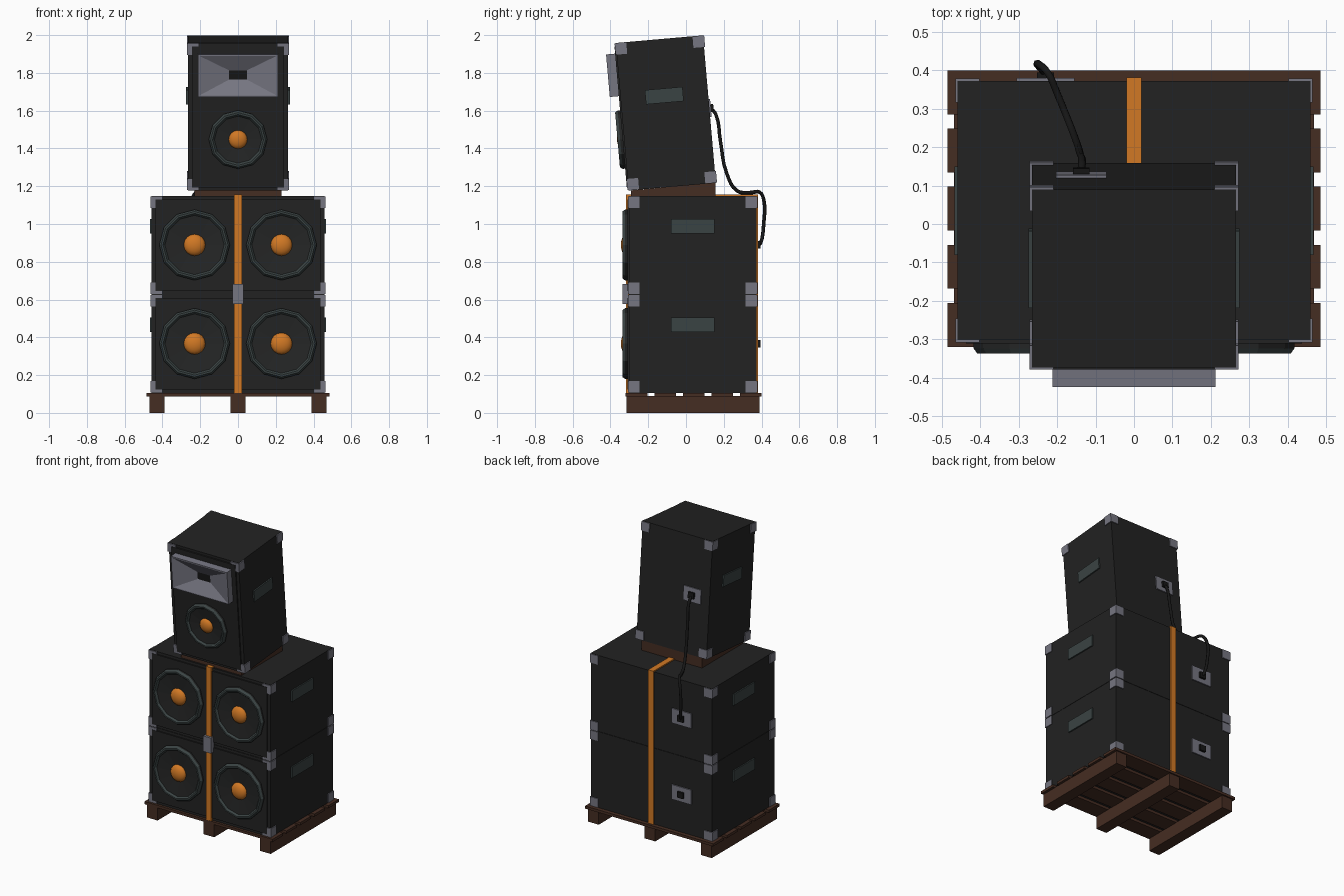
import bpy, bmesh, math
from mathutils import Matrix, Vector

if "Cube" in bpy.data.objects:
    bpy.data.objects.remove(bpy.data.objects["Cube"])


def material(name, rgb):
    m = bpy.data.materials.new(name)
    m.diffuse_color = (*rgb, 1)
    m.use_nodes = True
    m.node_tree.nodes["Principled BSDF"].inputs["Base Color"].default_value = m.diffuse_color
    return m


BLACK = material("cabinet black", (0.016, 0.016, 0.016))
CONE = material("cone black", (0.018, 0.019, 0.019))
CABLE = material("cable black", (0.008, 0.008, 0.008))
RUBBER = material("dark slate", (0.042, 0.056, 0.056))
METAL = material("grey metal", (0.18, 0.18, 0.22))
ORANGE = material("orange", (0.64, 0.19, 0.018))
WOOD = material("brown wood", (0.06, 0.026, 0.016))
I = Matrix.Identity(4)


def finish(name, bm, mats, M=I):
    bmesh.ops.recalc_face_normals(bm, faces=bm.faces)
    bm.transform(M)
    me = bpy.data.meshes.new(name)
    bm.to_mesh(me)
    bm.free()
    for m in mats:
        me.materials.append(m)
    ob = bpy.data.objects.new(name, me)
    bpy.context.collection.objects.link(ob)
    return ob


def add_box(bm, x0, x1, y0, y1, z0, z1):
    T = Matrix.Translation(((x0 + x1) / 2, (y0 + y1) / 2, (z0 + z1) / 2))
    S = Matrix.Diagonal((x1 - x0, y1 - y0, z1 - z0, 1))
    bmesh.ops.create_cube(bm, size=1, matrix=T @ S)


def boxes(name, mat, dims, M=I):
    bm = bmesh.new()
    for d in dims:
        add_box(bm, *d)
    return finish(name, bm, [mat], M)


def woofer(name, x, y, z, r, dome_r, M=I):
    """Twelve-sided driver: surround, shallow cone and dome, facing -y."""
    prof = [(r, 0), (r, 0.014), (r - 0.01, 0.028), (r - 0.02, 0.028),
            (r - 0.03, 0.016), (dome_r, 0.006)]
    bm = bmesh.new()
    rings = []
    for rad, d in prof:
        rings.append([bm.verts.new((x + rad * math.cos(k * math.pi / 6), y - d,
                                    z + rad * math.sin(k * math.pi / 6))) for k in range(12)])
    for i in range(len(rings) - 1):
        for k in range(12):
            f = bm.faces.new((rings[i][k], rings[i][(k + 1) % 12],
                              rings[i + 1][(k + 1) % 12], rings[i + 1][k]))
            f.material_index = 1 if i in (0, 4) else 0
    bm.faces.new(rings[-1]).material_index = 1
    finish(name, bm, [RUBBER, CONE], M)
    # dust cap
    bm = bmesh.new()
    T = Matrix.Translation((x, y - 0.004, z)) @ Matrix.Diagonal((1, 0.55, 1, 1))
    bmesh.ops.create_uvsphere(bm, u_segments=16, v_segments=10, radius=dome_r,
                              matrix=T @ Matrix.Rotation(math.pi / 2, 4, 'X'))
    for f in bm.faces:
        f.smooth = True
    finish(name + "_dome", bm, [ORANGE], M)


def cabinet(name, hx, y0, y1, z0, z1, hz, M=I):
    """Body, baffle, corner brackets and side handles."""
    boxes(name + "_body", BLACK, [(-hx, hx, y0, y1, z0, z1)], M)
    boxes(name + "_baffle", BLACK,
          [(-hx + 0.022, hx - 0.022, y0 - 0.008, y0 + 0.01, z0 + 0.018, z1 - 0.018)], M)
    s, p, dims = 0.062, 0.006, []
    for sx in (-1, 1):
        xs = sorted((sx * (hx + p), sx * (hx + p - s)))
        for ya, yb in ((y0 - p, y0 - p + s), (y1 + p - s, y1 + p)):
            for za, zb in ((z0 + 0.002, z0 + s), (z1 - s, z1 - 0.002)):
                dims.append((*xs, ya, yb, za, zb))
    boxes(name + "_corners", METAL, dims, M)
    yc = (y0 + y1) / 2
    w = 0.115 if hx > 0.4 else 0.1
    boxes(name + "_handles", RUBBER,
          [(a, b, yc - w, yc + w, hz - 0.038, hz + 0.038)
           for a, b in ((-hx - 0.009, -hx + 0.01), (hx - 0.01, hx + 0.009))], M)


def socket(name, x, y, z, hw, hh, M=I):
    """Rear connector plate with plug."""
    boxes(name + "_plate", METAL, [(x - hw, x + hw, y - 0.01, y + 0.008, z - hh, z + hh)], M)
    boxes(name + "_plug", CABLE, [(x - 0.022, x + 0.022, y, y + 0.022, z - 0.02, z + 0.02)], M)


# Pallet
boxes("pallet_runners", WOOD, [(c - 0.04, c + 0.04, -0.315, 0.39, 0, 0.09)
                               for c in (-0.428, 0, 0.428)])
boxes("pallet_slats", WOOD, [(-0.485, 0.485, c - 0.057, c + 0.057, 0.088, 0.106)
                             for c in (-0.262, -0.111, 0.04, 0.191, 0.342)])

# Two bass cabinets
for tag, z0 in (("lower", 0.106), ("upper", 0.628)):
    zc = z0 + 0.261
    cabinet(tag + "_cabinet", 0.458, -0.302, 0.372, z0, z0 + 0.52, zc + 0.1)
    for side, x in (("left", -0.23), ("right", 0.23)):
        woofer(f"{tag}_{side}_woofer", x, -0.309, zc, 0.187, 0.058)
    socket(tag + "_socket", -0.23, 0.372, zc, 0.075, 0.05)

# Strap and buckle
boxes("strap", ORANGE, [(-0.02, 0.02, -0.318, -0.300, 0.106, 1.156),
                        (-0.02, 0.02, -0.318, 0.381, 1.146, 1.156),
                        (-0.02, 0.02, 0.370, 0.381, 0.106, 1.156)])
boxes("buckle", METAL, [(-0.03, 0.03, -0.335, -0.305, 0.577, 0.683)])

# Tilted top speaker
T = Matrix.Translation((0, -0.107, 1.588)) @ Matrix.Rotation(math.radians(5), 4, 'X')
cabinet("top_speaker", 0.265, -0.232, 0.232, -0.392, 0.392, 0.092, T)
woofer("top_woofer", 0, -0.239, -0.12, 0.155, 0.05, T)
socket("top_socket", -0.137, 0.232, 0.005, 0.066, 0.048, T)

# Horn: rectangular flare narrowing to a dark throat
bm = bmesh.new()
loops = []
for hw, hh, y in ((0.212, 0.113, -0.235), (0.212, 0.113, -0.288), (0.204, 0.105, -0.288),
                  (0.048, 0.025, -0.243)):
    loops.append([bm.verts.new((sx * hw, y, 0.223 + sz * hh))
                  for sx, sz in ((-1, -1), (1, -1), (1, 1), (-1, 1))])
for a, b in zip(loops, loops[1:]):
    for k in range(4):
        bm.faces.new((a[k], a[(k + 1) % 4], b[(k + 1) % 4], b[k]))
bm.faces.new(loops[-1]).material_index = 1
finish("horn", bm, [METAL, CABLE], T)

# Wedge under the top speaker
bm = bmesh.new()
sides = []
for x in (-0.23, 0.23):
    sides.append([bm.verts.new((x, y, z)) for y, z in
                  ((-0.29, 1.147), (0.155, 1.147), (0.155, 1.218), (-0.29, 1.178))])
    bm.faces.new(sides[-1])
for k in range(4):
    j = (k + 1) % 4
    bm.faces.new((sides[0][k], sides[0][j], sides[1][j], sides[1][k]))
finish("wedge", bm, [WOOD])

# Cable from the top speaker to the upper cabinet
path = [(-0.137, 0.140, 1.605), (-0.135, 0.158, 1.58), (-0.14, 0.182, 1.44),
        (-0.15, 0.215, 1.27), (-0.172, 0.272, 1.175), (-0.2, 0.34, 1.166),
        (-0.222, 0.39, 1.168), (-0.245, 0.413, 1.12), (-0.25, 0.412, 1.01),
        (-0.235, 0.395, 0.9), (-0.23, 0.385, 0.888)]
cu = bpy.data.curves.new("cable", 'CURVE')
cu.dimensions = '3D'
cu.bevel_depth = 0.01
cu.bevel_resolution = 1
cu.resolution_u = 4
cu.use_fill_caps = True
sp = cu.splines.new('BEZIER')
sp.bezier_points.add(len(path) - 1)
for bp, co in zip(sp.bezier_points, path):
    bp.co = Vector(co)
    bp.handle_left_type = bp.handle_right_type = 'AUTO'
cu.materials.append(CABLE)
bpy.context.collection.objects.link(bpy.data.objects.new("cable", cu))
